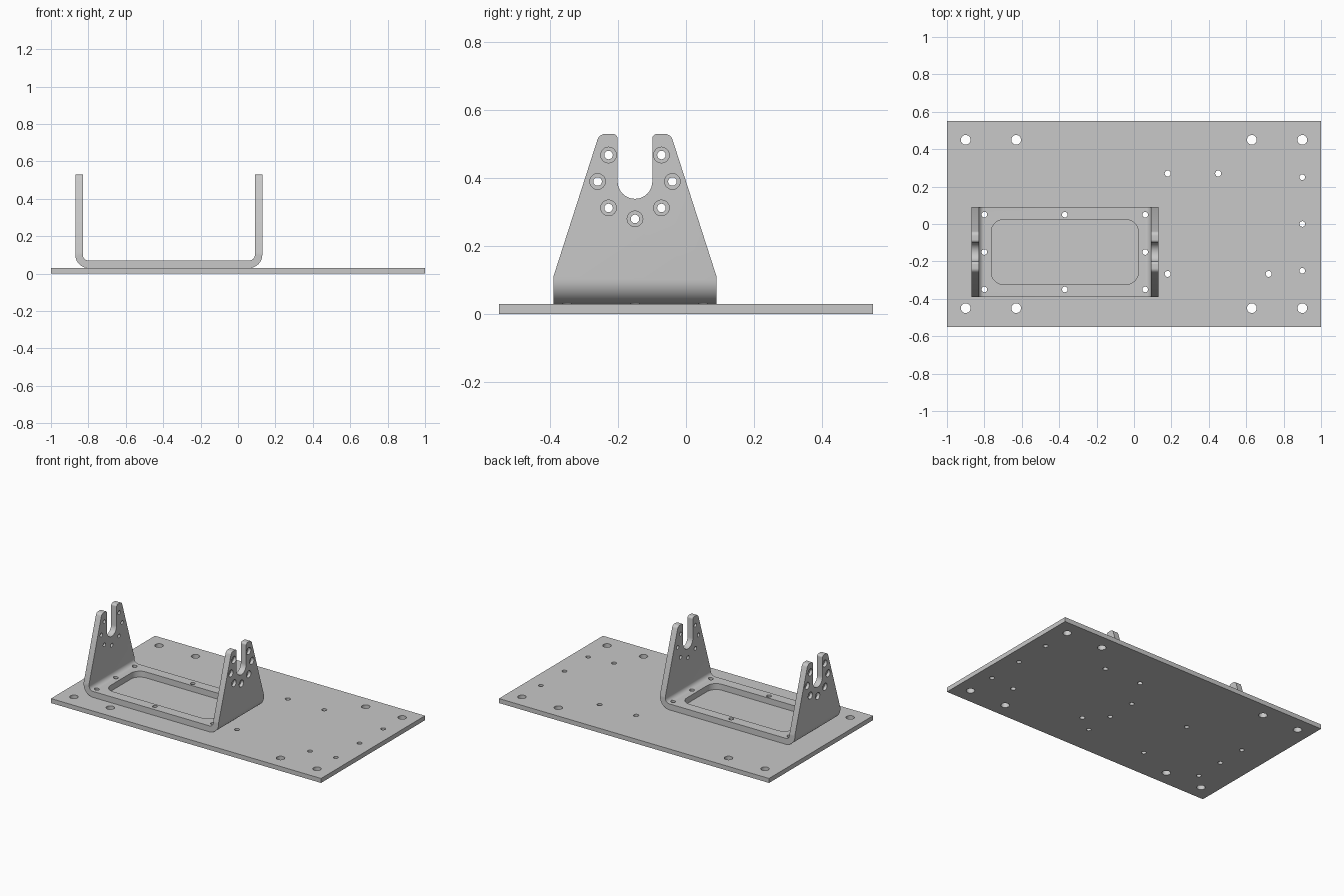
import bpy, bmesh
from math import cos, sin, pi, radians, tan
from mathutils import Vector

if "Cube" in bpy.data.objects:
    bpy.data.objects.remove(bpy.data.objects["Cube"])

grey = bpy.data.materials.new("machined_grey")
grey.use_nodes = True
colour = (0.58, 0.58, 0.58, 1)
grey.diffuse_color = colour
grey.node_tree.nodes["Principled BSDF"].inputs["Base Color"].default_value = colour


def rounded(corners, steps=10):
    """Outline from (a, b, radius) corners, each replaced by a tangent arc."""
    out = []
    for i, (a, b, r) in enumerate(corners):
        p = Vector((a, b))
        if r == 0:
            out.append(p)
            continue
        u = (Vector(corners[i - 1][:2]) - p).normalized()
        v = (Vector(corners[(i + 1) % len(corners)][:2]) - p).normalized()
        half = u.angle(v) / 2
        centre = p + (u + v).normalized() * (r / sin(half))
        start = (p + u * (r / tan(half)) - centre).normalized()
        end = (p + v * (r / tan(half)) - centre).normalized()
        out += [centre + start.slerp(end, k / steps) * r for k in range(steps + 1)]
    return out


def circle(a, b, r, n=32):
    return [Vector((a + r * cos(2 * pi * k / n), b + r * sin(2 * pi * k / n)))
            for k in range(n)]


def prisms(name, items):
    """One object from extruded outlines: (outline, axis, low, high)."""
    bm = bmesh.new()
    for outline, axis, low, high in items:
        def place(p, d):
            return {"x": (d, p.x, p.y), "y": (p.x, d, p.y), "z": (p.x, p.y, d)}[axis]
        bottom = [bm.verts.new(place(p, low)) for p in outline]
        top = [bm.verts.new(place(p, high)) for p in outline]
        bm.faces.new(bottom)
        bm.faces.new(top[::-1])
        for i in range(len(outline)):
            bm.faces.new((bottom[i - 1], top[i - 1], top[i], bottom[i]))
    bmesh.ops.recalc_face_normals(bm, faces=bm.faces)
    mesh = bpy.data.meshes.new(name)
    bm.to_mesh(mesh)
    bm.free()
    mesh.materials.append(grey)
    obj = bpy.data.objects.new(name, mesh)
    bpy.context.collection.objects.link(obj)
    return obj


def carve(obj, cutter, operation="DIFFERENCE"):
    cutter.hide_render = True
    mod = obj.modifiers.new("carve", "BOOLEAN")
    mod.operation, mod.solver, mod.object = operation, "EXACT", cutter
    bpy.context.view_layer.objects.active = obj
    bpy.ops.object.modifier_apply(modifier=mod.name)
    bpy.data.objects.remove(cutter)


def smooth(obj):
    bpy.ops.object.select_all(action="DESELECT")
    obj.select_set(True)
    bpy.context.view_layer.objects.active = obj
    bpy.ops.object.shade_smooth_by_angle(angle=radians(30))


T = 0.03                       # base plate thickness
MID_X, MID_Y = -0.37, -0.15    # bracket centre
AXLE_Z = 0.39                  # centre of the slot and bolt circle

# Screw holes shared by the bracket floor and the plate
floor_holes = [(circle(MID_X + dx, MID_Y + dy, 0.015), "z", -0.1, 0.2)
               for dx in (-0.43, 0, 0.43) for dy in (-0.2, 0, 0.2) if dx or dy]

# Base plate with mounting and accessory holes
base_plate = prisms("base_plate", [
    (rounded([(-1, -0.55, 0), (1, -0.55, 0), (1, 0.55, 0), (-1, 0.55, 0)]), "z", 0, T)])
plate_holes = [(circle(x, y, 0.026), "z", -0.1, 0.2)
               for x in (-0.9, -0.63, 0.63, 0.9) for y in (-0.45, 0.45)]
plate_holes += [(circle(x, y, 0.016), "z", -0.1, 0.2)
                for x, y in ((0.18, 0.27), (0.45, 0.27), (0.18, -0.267), (0.72, -0.267))]
plate_holes += [(circle(0.9, y, 0.015), "z", -0.1, 0.2) for y in (-0.25, 0, 0.25)]
carve(base_plate, prisms("plate_cutter", plate_holes + floor_holes))

# U-shaped bracket: bent strip seen from the front, trimmed by the upright outline
L, R, W, TOP = MID_X - 0.5, MID_X + 0.5, 0.04, 0.53
bracket = prisms("bracket", [(rounded([
    (L, 0.6, 0), (L, T, 0.07), (R, T, 0.07), (R, 0.6, 0), (R - W, 0.6, 0),
    (R - W, T + W, 0.03), (L + W, T + W, 0.03), (L + W, 0.6, 0)]), "y", -0.5, 0.2)])

# Tapered upright outline with its open slot
half = [(0.24, 0, 0), (0.24, 0.11, 0), (0.105, TOP, 0.025), (0.051, TOP, 0.014)]
slot = [Vector((MID_Y + 0.051 * cos(a), AXLE_Z - 0.051 * sin(a)))
        for a in (pi * k / 20 for k in range(21))]
corners = [(MID_Y + y, z, r) for y, z, r in half]
corners += [(p.x, p.y, 0) for p in slot]
corners += [(MID_Y - y, z, r) for y, z, r in reversed(half)]
carve(bracket, prisms("upright_cutter", [(rounded(corners), "x", -1, 0.3)]), "INTERSECT")

# Floor window, screw holes and the bolt circle around the slot
window = rounded([(MID_X + sx * 0.393, MID_Y + sy * 0.173, 0.065)
                  for sx, sy in ((-1, -1), (1, -1), (1, 1), (-1, 1))])
bolts = [(MID_Y + 0.11 * cos(a), AXLE_Z + 0.11 * sin(a))
         for a in (radians(d) for d in range(-225, 46, 45))]
carve(bracket, prisms("hole_cutter", floor_holes + [(window, "z", -0.1, 0.2)]
                      + [(circle(y, z, 0.0125), "x", -1, 0.3) for y, z in bolts]))

# Counterbores on the outer face of each upright
carve(bracket, prisms("counterbore_cutter", [
    (circle(y, z, 0.023), "x", lo, hi) for y, z in bolts
    for lo, hi in ((L - 0.1, L + 0.02), (R - 0.02, R + 0.1))]))

for part in (base_plate, bracket):
    smooth(part)
